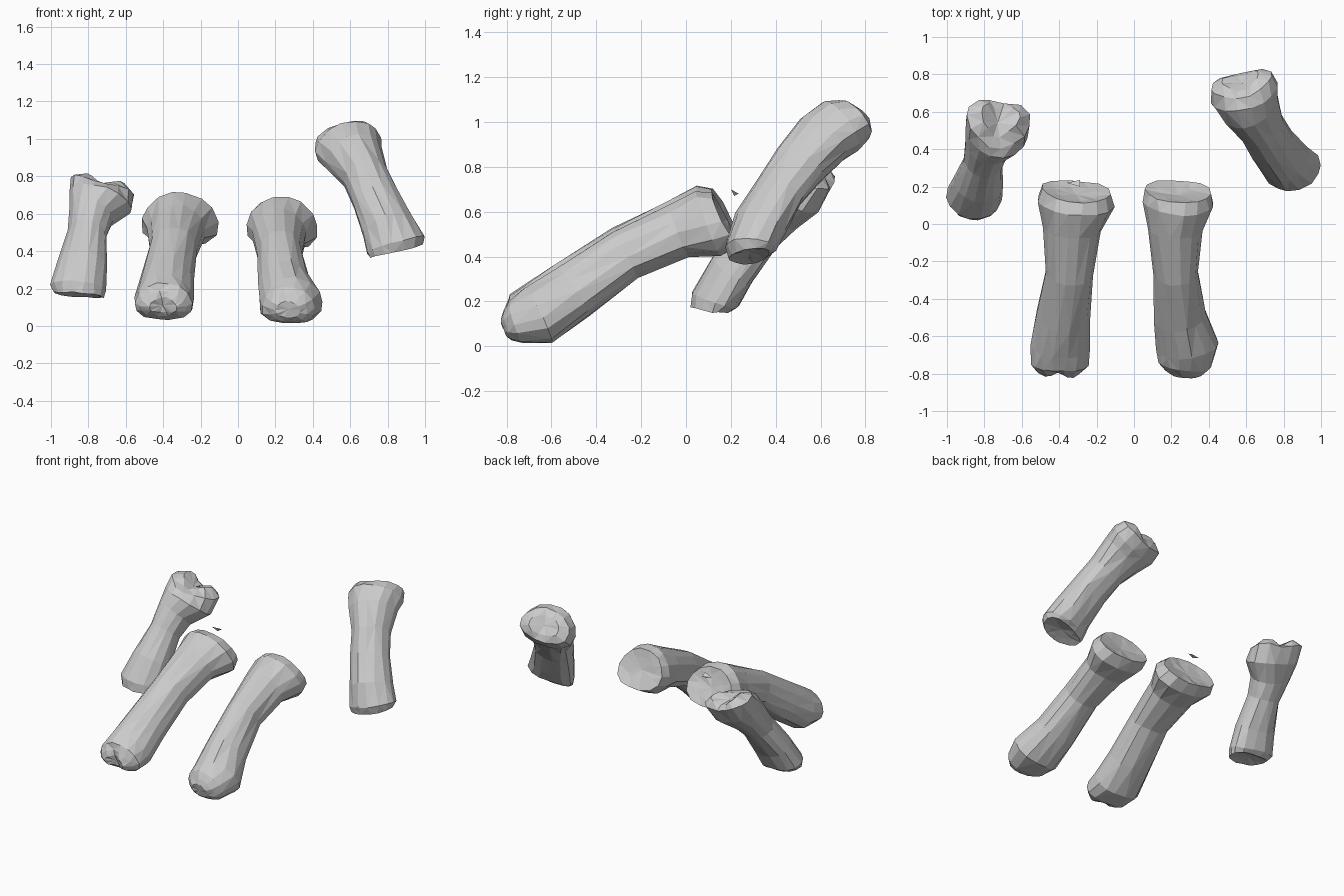
import bpy
import bmesh
import math
import random
from mathutils import Vector

SIDES = 14
random.seed(4)

if "Cube" in bpy.data.objects:
    bpy.data.objects.remove(bpy.data.objects["Cube"], do_unlink=True)

bone_grey = bpy.data.materials.new("bone_grey")
bone_grey.use_nodes = True
colour = (0.6, 0.6, 0.6, 1)
bone_grey.diffuse_color = colour
bone_grey.node_tree.nodes["Principled BSDF"].inputs["Base Color"].default_value = colour

# End shapes: inner ring scale, rim lift, hub lift, groove depth
CAPS = {
    "socket": (0.6, -0.01, -0.02, 0),
    "rounded": (0.65, 0.02, 0.025, 0),
    "grooved": (0.6, 0.015, -0.005, 0.02),
    "knuckles": (0.6, 0.025, -0.01, 0.035),
}


def finish(name, bm):
    """Turn a bmesh into a flat shaded object."""
    bmesh.ops.recalc_face_normals(bm, faces=bm.faces[:])
    bmesh.ops.triangulate(bm, faces=bm.faces[:], quad_method='SHORT_EDGE')
    mesh = bpy.data.meshes.new(name)
    bm.to_mesh(mesh)
    bm.free()
    mesh.materials.append(bone_grey)
    obj = bpy.data.objects.new(name, mesh)
    bpy.context.collection.objects.link(obj)


def outline(centre, side, up, half_width, half_height):
    """Oval section, narrower above, with a broad flat underside."""
    points = []
    for i in range(SIDES):
        angle = math.tau * (i + random.uniform(-0.15, 0.15)) / SIDES
        c, s = math.cos(angle), math.sin(angle)
        if s > 0:
            c *= 1.03 - 0.1 * s
        else:
            s *= 0.86 + 0.14 * abs(c)
            c *= 1.03 - 0.15 * s
        points.append(centre + side * c * half_width + up * s * half_height)
    return points


def add_cap(bm, ring, outward, side, style):
    """Close a bone end with the chosen end shape."""
    shrink, push, hub_push, groove = CAPS[style]
    middle = sum((v.co for v in ring), Vector()) / len(ring)
    reach = max(abs((v.co - middle).dot(side)) for v in ring)
    inner = []
    for v in ring:
        across = abs((v.co - middle).dot(side)) / reach
        v.co -= outward * groove * max(0, 1 - across * 1.6)
        lift = push * (across * 2 if groove else 1)
        inner.append(bm.verts.new(middle.lerp(v.co, shrink) + outward * lift))
    hub = bm.verts.new(middle + outward * hub_push)
    for i in range(SIDES):
        j = (i + 1) % SIDES
        bm.faces.new((ring[i], ring[j], inner[j], inner[i]))
        bm.faces.new((inner[i], inner[j], hub))


def make_bone(name, sections, side_hint, start, end):
    """Loft through sections of x, y, z, half width, half height and lean."""
    bm = bmesh.new()
    centres = [Vector(s[:3]) for s in sections]
    hint = Vector(side_hint)
    rings, tangents, sides = [], [], []
    last = len(sections) - 1
    for i, (x, y, z, half_width, half_height, lean) in enumerate(sections):
        low, high = max(i - 1, 0), min(i + 1, last)
        if i == 0:
            high = 2
        if i == last:
            low = last - 2
        tangent = (centres[high] - centres[low]).normalized()
        side = (hint - tangent * hint.dot(tangent)).normalized()
        up = side.cross(tangent) + tangent * lean
        points = outline(centres[i], side, up, half_width, half_height)
        rings.append([bm.verts.new(p) for p in points])
        tangents.append(tangent)
        sides.append(side)
    for a, b in zip(rings, rings[1:]):
        for i in range(SIDES):
            j = (i + 1) % SIDES
            bm.faces.new((a[i], a[j], b[j], b[i]))
    add_cap(bm, rings[0], -tangents[0], sides[0], start)
    add_cap(bm, rings[-1], tangents[-1], sides[-1], end)
    # Slight unevenness of the worn surface
    for v in bm.verts:
        v.co += Vector([random.uniform(-1, 1) for _ in range(3)]) * 0.004
    finish(name, bm)


# The two long middle bones share one arched profile: y, z, half height, lean
arch = [(-0.79, 0.1, 0.075, 0), (-0.755, 0.115, 0.11, 0),
        (-0.655, 0.14, 0.145, 0), (-0.5, 0.245, 0.14, 0),
        (-0.27, 0.41, 0.125, 0), (-0.03, 0.515, 0.135, 0),
        (0.105, 0.55, 0.165, -0.1), (0.175, 0.57, 0.14, -0.2)]
right_widths = [(-0.4, 0.12), (-0.4, 0.15), (-0.395, 0.155), (-0.38, 0.14),
                (-0.345, 0.125), (-0.33, 0.15), (-0.31, 0.2), (-0.31, 0.18)]
left_widths = [(0.27, 0.1), (0.27, 0.14), (0.285, 0.165), (0.245, 0.135),
               (0.225, 0.115), (0.22, 0.14), (0.235, 0.185), (0.235, 0.17)]


def arched_bone(name, widths, lift, front):
    sections = [(x, y, z + lift, w, h, lean)
                for (x, w), (y, z, h, lean) in zip(widths, arch)]
    make_bone(name, sections, (1, 0, 0), front, "socket")


arched_bone("right_middle_bone", right_widths, 0.01, "grooved")
arched_bone("left_middle_bone", left_widths, -0.01, "rounded")

# Short outer bones, raised towards the back
make_bone("right_outer_bone", [
    (-0.85, 0.115, 0.165, 0.13, 0.09, -0.4),
    (-0.855, 0.135, 0.205, 0.145, 0.115, -0.2),
    (-0.83, 0.21, 0.335, 0.13, 0.11, 0),
    (-0.805, 0.33, 0.5, 0.1, 0.105, 0),
    (-0.785, 0.41, 0.6, 0.12, 0.125, 0),
    (-0.735, 0.485, 0.675, 0.17, 0.145, -0.2),
    (-0.725, 0.55, 0.755, 0.17, 0.12, -0.55),
], (1, -0.12, -0.24), "socket", "knuckles")

make_bone("left_outer_bone", [
    (0.85, 0.285, 0.4, 0.145, 0.085, -0.4),
    (0.845, 0.29, 0.435, 0.155, 0.115, -0.2),
    (0.805, 0.335, 0.54, 0.14, 0.125, 0),
    (0.735, 0.425, 0.69, 0.125, 0.12, 0),
    (0.68, 0.515, 0.81, 0.12, 0.13, 0),
    (0.62, 0.615, 0.92, 0.155, 0.145, 0),
    (0.59, 0.685, 0.97, 0.18, 0.145, 0),
    (0.575, 0.755, 1.005, 0.165, 0.115, -0.1),
], (1, 0.15, 0.13), "socket", "grooved")

# Small loose splinter beside the right middle bone
chip = bmesh.new()
corners = [(-0.36, 0.22, 0.685), (-0.29, 0.235, 0.68),
           (-0.29, 0.2, 0.7), (-0.31, 0.215, 0.67)]
tips = [chip.verts.new(c) for c in corners]
for skip in range(4):
    chip.faces.new([t for i, t in enumerate(tips) if i != skip])
finish("bone_splinter", chip)
